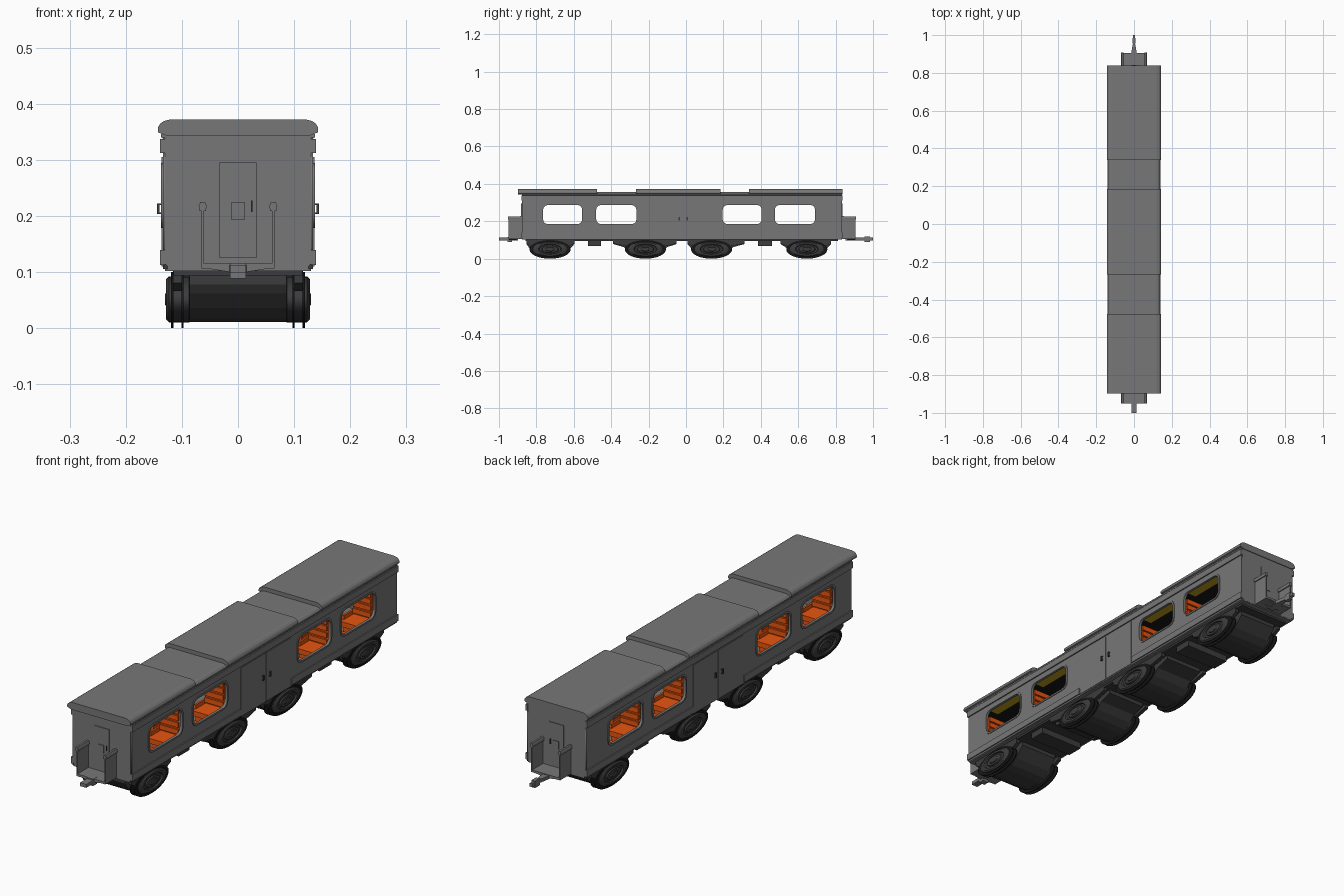
import bpy, bmesh, math
from mathutils import Matrix

if "Cube" in bpy.data.objects:
    bpy.data.objects.remove(bpy.data.objects["Cube"])


def mat(name, r, g, b):
    m = bpy.data.materials.new(name)
    m.diffuse_color = (r, g, b, 1)
    m.use_nodes = True
    m.node_tree.nodes["Principled BSDF"].inputs["Base Color"].default_value = m.diffuse_color
    return m


GREY = mat("body grey", 0.185, 0.185, 0.185)
DARK = mat("undercarriage grey", 0.045, 0.045, 0.045)
BLACK = mat("black", 0.008, 0.008, 0.008)
ORANGE = mat("seat orange", 0.9, 0.1, 0.005)
YELLOW = mat("rack yellow", 0.5, 0.33, 0.01)


def finish(bm, name, m):
    bmesh.ops.recalc_face_normals(bm, faces=bm.faces)
    me = bpy.data.meshes.new(name)
    bm.to_mesh(me)
    bm.free()
    me.materials.append(m)
    ob = bpy.data.objects.new(name, me)
    bpy.context.collection.objects.link(ob)
    return ob


def box(name, m, x, y, z):
    bm = bmesh.new()
    bmesh.ops.create_cube(bm, size=1)
    for v in bm.verts:
        for i, (a, b) in enumerate((x, y, z)):
            v.co[i] = a if v.co[i] < 0 else b
    return finish(bm, name, m)


def prism(name, m, pts, axis, a, b):
    """Extrude a closed 2D profile along an axis from a to b."""
    place = {"x": lambda p, t: (t, p[0], p[1]), "y": lambda p, t: (p[0], t, p[1]),
             "z": lambda p, t: (p[0], p[1], t)}[axis]
    bm = bmesh.new()
    lo = [bm.verts.new(place(p, a)) for p in pts]
    hi = [bm.verts.new(place(p, b)) for p in pts]
    n = len(pts)
    bm.faces.new(lo)
    bm.faces.new(hi)
    for i in range(n):
        bm.faces.new((lo[i], lo[(i + 1) % n], hi[(i + 1) % n], hi[i]))
    return finish(bm, name, m)


def mirrored(half):
    return half + [(-x, z) for x, z in reversed(half)]


def rounded(y0, y1, z0, z1, r):
    pts = []
    for k, (cy, cz) in enumerate(((y1 - r, z1 - r), (y0 + r, z1 - r), (y0 + r, z0 + r), (y1 - r, z0 + r))):
        for s in range(4):
            t = math.pi / 2 * (k + s / 3)
            pts.append((cy + r * math.cos(t), cz + r * math.sin(t)))
    return pts


def holed_plate(name, m, loops, x0, x1):
    """Flat plate in the y-z plane; the first loop is the outline, the rest are holes."""
    cu = bpy.data.curves.new(name, "CURVE")
    cu.dimensions = "2D"
    cu.fill_mode = "BOTH"
    cu.extrude = (x1 - x0) / 2
    for loop in loops:
        sp = cu.splines.new("POLY")
        sp.points.add(len(loop) - 1)
        for p, (a, b) in zip(sp.points, loop):
            p.co = (a, b, 0, 1)
        sp.use_cyclic_u = True
    tmp = bpy.data.objects.new(name, cu)
    bpy.context.collection.objects.link(tmp)
    dg = bpy.context.evaluated_depsgraph_get()
    me = bpy.data.meshes.new_from_object(tmp.evaluated_get(dg))
    bpy.data.objects.remove(tmp)
    me.transform(Matrix(((0, 0, 1, (x0 + x1) / 2), (1, 0, 0, 0), (0, 1, 0, 0), (0, 0, 0, 1))))
    me.materials.clear()
    me.materials.append(m)
    ob = bpy.data.objects.new(name, me)
    bpy.context.collection.objects.link(ob)


def lathe(name, m, prof, y, z, stretch, n=32):
    """Spin (x, radius) points around the x axis, stretched along y."""
    bm = bmesh.new()
    rings = [[bm.verts.new((x, y + stretch * r * math.cos(2 * math.pi * i / n),
                            z + r * math.sin(2 * math.pi * i / n))) for i in range(n)] for x, r in prof]
    for a, b in zip(rings, rings[1:]):
        for i in range(n):
            bm.faces.new((a[i], a[(i + 1) % n], b[(i + 1) % n], b[i]))
    bm.faces.new(rings[0])
    bm.faces.new(rings[-1])
    ob = finish(bm, name, m)
    bpy.ops.object.select_all(action="DESELECT")
    ob.select_set(True)
    bpy.context.view_layer.objects.active = ob
    bpy.ops.object.shade_smooth_by_angle(angle=math.radians(35))


def span(s, a, b):
    return tuple(sorted((s * a, s * b)))


Y0, Y1 = -0.877, 0.834
WINDOWS = [(-0.764, -0.555), (-0.48, -0.265), (0.196, 0.405), (0.475, 0.69)]

# Side walls, window frames, trims and sliding doors
holes = [rounded(a, b, 0.185, 0.287, 0.025) for a, b in WINDOWS]
outline = [(Y0, 0.105), (Y1, 0.105), (Y1, 0.34), (Y0, 0.34)]
for s in (-1, 1):
    holed_plate("side_wall", GREY, [outline] + holes, *span(s, 0.126, 0.134))
    for (a, b), h in zip(WINDOWS, holes):
        ring = rounded(a - 0.008, b + 0.008, 0.178, 0.294, 0.03)
        holed_plate("window_frame", GREY, [ring, h], *span(s, 0.133, 0.137))
    box("upper_trim", GREY, span(s, 0.13, 0.139), (Y0 - 0.003, Y1 + 0.003), (0.312, 0.337))
    for a, b in ((Y0 - 0.003, -0.18), (0.15, Y1 + 0.003)):
        box("lower_trim", GREY, span(s, 0.13, 0.139), (a, b), (0.112, 0.139))
    for a, b, hy in ((-0.175, -0.016, -0.036), (-0.012, 0.145, 0.008)):
        box("side_door", GREY, span(s, 0.13, 0.1362), (a, b), (0.11, 0.305))
        box("door_handle", DARK, span(s, 0.140, 0.144), (hy - 0.004, hy + 0.004), (0.203, 0.222))
        for z in (0.203, 0.219):
            box("handle_mount", DARK, span(s, 0.135, 0.142), (hy - 0.004, hy + 0.004), (z, z + 0.003))

# Floor, ceiling and layered roof
box("floor", GREY, (-0.13, 0.13), (Y0, Y1), (0.102, 0.114))
box("underframe", DARK, (-0.115, 0.115), (Y0 + 0.02, Y1 - 0.02), (0.094, 0.103))
box("ceiling", BLACK, (-0.126, 0.126), (Y0 + 0.01, Y1 - 0.01), (0.328, 0.334))
prism("base_roof", GREY, mirrored([(0.128, 0.334), (0.137, 0.34), (0.137, 0.346), (0.13, 0.353), (0.118, 0.356)]),
      "y", Y0, Y1)
for a, b in ((-0.898, -0.476), (-0.268, 0.184), (0.338, 0.838)):
    prism("raised_roof", GREY, mirrored([(0.125, 0.342), (0.143, 0.349), (0.143, 0.357), (0.139, 0.364),
                                         (0.132, 0.369), (0.12, 0.372)]), "y", a, b)

# Ends: wall, door, open platform and coupler
for s, ye in ((-1, -Y0), (1, Y1)):
    def yy(a, b):
        return span(s, ye + a, ye + b)
    wall = [(0.12, 0.105), (0.13, 0.115), (0.13, 0.345)]
    prism("end_wall", GREY, mirrored(wall), "y", *yy(-0.01, 0.001))
    box("end_door", GREY, (-0.033, 0.033), yy(0, 0.004), (0.125, 0.295))
    box("door_plate", GREY, (-0.012, 0.012), yy(0.003, 0.007), (0.193, 0.225))
    box("end_door_handle", DARK, (0.023, 0.026), yy(0.003, 0.009), (0.207, 0.227))
    box("platform", GREY, (-0.065, 0.065), yy(0, 0.072), (0.106, 0.115))
    for t in (-1, 1):
        box("railing_panel", GREY, span(t, 0.061, 0.065), yy(0, 0.072), (0.11, 0.215))
        cap = [(t * 0.063 + dx, z) for dx, z in ((-0.006, 0.209), (0.006, 0.209), (0.007, 0.218),
                                                 (0.004, 0.225), (-0.004, 0.225), (-0.007, 0.218))]
        prism("railing_cap", GREY, cap, "y", *yy(0, 0.074))
    prism("coupler_bracket", GREY, mirrored([(0.015, 0.1), (0.06, 0.107), (0.06, 0.111), (0.015, 0.112)]),
          "y", *yy(0.03, 0.07))
    tip = 1.0
    w = 0.014 if s < 0 else 0.006
    shape = [(0.015, s * (ye + 0.02)), (0.015, s * (ye + 0.07)), (w, s * 0.955), (w, s * tip)]
    prism("coupler_bar", GREY, mirrored(shape), "z", 0.098, 0.112)
    if s > 0:
        box("coupler_knuckle", GREY, (-0.008, 0.008), (0.955, 0.985), (0.09, 0.118))
    else:
        box("coupler_hook", GREY, (-0.014, 0.014), (-0.955, -0.93), (0.088, 0.116))

# Bogies: hull between stretched wheels
TIRE = [(0.084, 0.036), (0.087, 0.041), (0.123, 0.041), (0.128, 0.036), (0.128, 0.028), (0.122, 0.026),
        (0.122, 0.021), (0.127, 0.019), (0.127, 0.012), (0.13, 0.010), (0.13, 0.003)]
for yc, back, ahead in ((-0.727, 0.125, 0.13), (-0.217, 0.172, 0.167), (0.137, 0.13, 0.175), (0.646, 0.14, 0.13)):
    hull = [(-back, 0.105), (-back, 0.078), (-0.115, 0.062), (-0.09, 0.036), (-0.06, 0.018), (-0.03, 0.011),
            (0.03, 0.011), (0.06, 0.018), (0.09, 0.036), (0.115, 0.062), (ahead, 0.078), (ahead, 0.105)]
    prism("bogie_hull", DARK, [(yc + a, z) for a, z in hull], "x", -0.086, 0.086)
    for s in (-1, 1):
        lathe("wheel", DARK, [(s * x, r) for x, r in TIRE], yc, 0.051, 2.2)
        for x in (0.097, 0.115):
            lathe("wheel_flange", BLACK, [(s * x, 0.05), (s * (x + 0.004), 0.05)], yc, 0.05, 2.2)
        frame = [(-back, 0.104), (-back, 0.08), (-0.1, 0.066), (0.1, 0.066), (ahead, 0.08), (ahead, 0.104)]
        prism("bogie_frame", DARK, [(yc + a, z) for a, z in frame], "x", *span(s, 0.1, 0.116))
for a, b in ((-0.525, -0.455), (0.385, 0.46)):
    box("equipment_box", DARK, (-0.1, 0.1), (a, b), (0.068, 0.1))

# Facing seats at every window, with luggage racks above
for a, b in WINDOWS:
    c, h = (a + b) / 2, (b - a) / 2
    for s in (-1, 1):
        box("luggage_rack", YELLOW, span(s, 0.075, 0.126), (a, b), (0.297, 0.301))
        for t in (-1, 1):
            def ys(p, q):
                return tuple(sorted((c + t * (h + p), c + t * (h + q))))
            box("seat_base", ORANGE, span(s, 0.035, 0.115), ys(-0.06, 0.015), (0.114, 0.145))
            box("seat_cushion", ORANGE, span(s, 0.03, 0.12), ys(-0.075, 0.015), (0.145, 0.166))
            box("seat_back", ORANGE, span(s, 0.03, 0.12), ys(0.008, 0.025), (0.15, 0.275))
            for z in (0.172, 0.2, 0.228, 0.254):
                box("back_cushion", ORANGE, span(s, 0.034, 0.116), ys(0.001, 0.01), (z, z + 0.02))
            box("armrest", ORANGE, span(s, 0.026, 0.034), ys(-0.055, 0.01), (0.166, 0.182))
